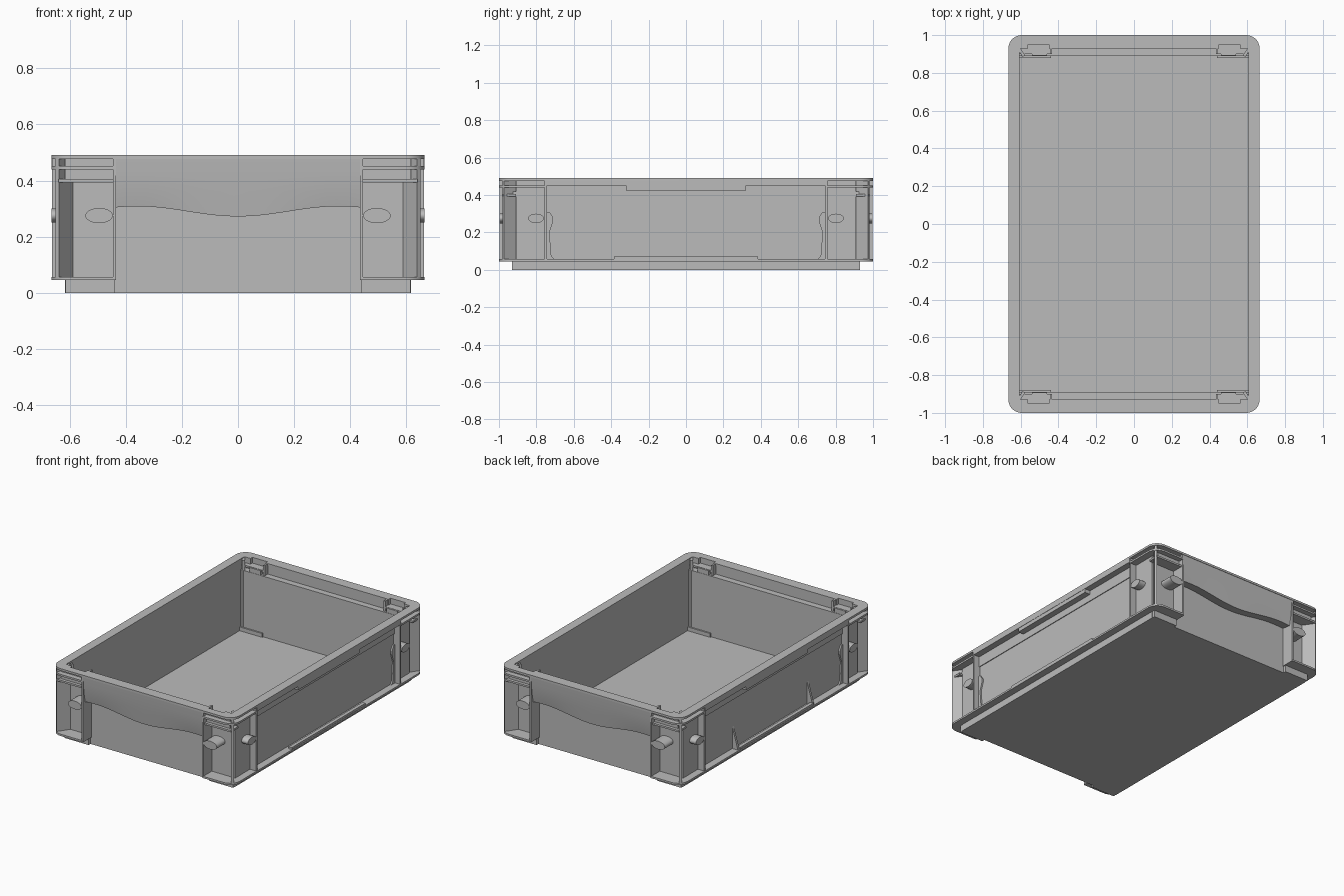
import bpy, bmesh, math
from mathutils import Vector

cube = bpy.data.objects.get("Cube")
if cube:
    bpy.data.objects.remove(cube, do_unlink=True)

# One grey plastic for the whole crate
GREY = (0.5, 0.5, 0.5, 1)
plastic = bpy.data.materials.new("grey plastic")
plastic.use_nodes = True
plastic.diffuse_color = GREY
bsdf = next(n for n in plastic.node_tree.nodes if n.type == 'BSDF_PRINCIPLED')
bsdf.inputs["Base Color"].default_value = GREY

X, Y, TOP = 0.665, 1.0, 0.49         # outer half sizes and height
WX, WY = 0.617, 0.91                 # outer faces of the tub walls
IX, IY = 0.605, 0.89                 # inner faces of the tub walls
END_RIB, SIDE_RIB = 0.44, 0.75       # positions of the upright ribs
FLANGE = 0.045
BOTH, FOUR = "both", [(1, 1), (-1, 1), (-1, -1), (1, -1)]
SIDES, ENDS, ONE = [(1, 1), (-1, 1)], [(1, 1), (1, -1)], [(1, 1)]


def finish(name, bm, smooth=False):
    bmesh.ops.recalc_face_normals(bm, faces=bm.faces)
    mesh = bpy.data.meshes.new(name)
    bm.to_mesh(mesh)
    bm.free()
    mesh.materials.append(plastic)
    ob = bpy.data.objects.new(name, mesh)
    bpy.context.collection.objects.link(ob)
    if smooth:
        bpy.ops.object.select_all(action='DESELECT')
        ob.select_set(True)
        bpy.context.view_layer.objects.active = ob
        bpy.ops.object.shade_smooth_by_angle(angle=math.radians(30))
    return ob


def skin(bm, loops, caps=True, closed=False):
    """Join equal point loops with quads."""
    rows = [[bm.verts.new(p) for p in loop] for loop in loops]
    n = len(rows[0])
    pairs = list(zip(rows, rows[1:])) + ([(rows[-1], rows[0])] if closed else [])
    for a, b in pairs:
        for i in range(n):
            bm.faces.new((a[i], a[(i + 1) % n], b[(i + 1) % n], b[i]))
    if caps and not closed:
        bm.faces.new(rows[0])
        bm.faces.new(rows[-1])


def prism(name, points, push, signs=ONE, smooth=False):
    """Extrude a 3D outline along push, repeated for each mirror sign."""
    bm = bmesh.new()
    for sx, sy in signs:
        flip = lambda p: Vector((p[0] * sx, p[1] * sy, p[2]))
        base = [flip(p) for p in points]
        skin(bm, [base, [p + flip(push) for p in base]])
    return finish(name, bm, smooth)


def box(name, x, y, z, signs=ONE):
    pts = [(x[0], y[0], z[0]), (x[1], y[0], z[0]), (x[1], y[1], z[0]), (x[0], y[1], z[0])]
    return prism(name, pts, (0, 0, z[1] - z[0]), signs)


def arc(hx, hy, r, start=0, steps=8):
    angles = [math.radians(start + 90 * i / steps) for i in range(steps + 1)]
    return [(hx - r + r * math.cos(a), hy - r + r * math.sin(a)) for a in angles]


def round_rect(hx, hy, r, z):
    quarter = arc(hx, hy, r)
    loop = quarter + [(-x, y) for x, y in reversed(quarter)]
    loop += [(-x, -y) for x, y in loop]
    return [(x, y, z) for x, y in loop]


# Tub: floor, long walls, end walls with a ledge near the top
box("floor", (-WX, WX), (-WY, WY), (0, 0.02))
box("side_wall", (IX, WX), (-WY, WY), (0, TOP), SIDES)
box("end_wall", (-IX, IX), (IY, WY), (0, 0.42), ENDS)
box("end_ledge", (-WX, WX), (IY, 0.965), (0.405, 0.42), ENDS)
box("base_corner", (END_RIB, 0.615), (0.88, 0.93), (0, FLANGE), FOUR)

# Upper end wall with latch pockets
box("upper_end_wall", (END_RIB, WX), (0.95, 0.965), (0.405, TOP), FOUR)
box("pocket_inner_cheek", (0.435, 0.45), (0.93, 0.95), (0.405, TOP), FOUR)
box("pocket_outer_cheek", (0.56, WX), (0.93, 0.95), (0.405, TOP), FOUR)
box("pocket_block", (0.46, 0.54), (0.892, 0.95), (0.42, 0.45), FOUR)

# Rounded top rim, notched over the latch pockets
bm = bmesh.new()
low = TOP - 0.014
skin(bm, [round_rect(X, Y, 0.07, low), round_rect(X, Y, 0.07, TOP),
          round_rect(IX, 0.93, 0.006, TOP), round_rect(IX, 0.93, 0.006, low)], closed=True)
rim = finish("top_rim", bm, True)
cutter = box("notch_cutter", (0.45, 0.56), (0.9, 0.95), (0.43, 0.6), FOUR)
cutter.hide_render = True
notch = rim.modifiers.new("notches", 'BOOLEAN')
notch.operation, notch.object, notch.solver = 'DIFFERENCE', cutter, 'EXACT'
bpy.context.view_layer.objects.active = rim
bpy.ops.object.modifier_apply(modifier=notch.name)
bpy.data.objects.remove(cutter, do_unlink=True)

# Rim band and wall details on the long sides
box("side_rim_band", (IX + 0.002, X), (-SIDE_RIB, SIDE_RIB), (0.45, TOP - 0.001), SIDES)
box("side_upper_step", (WX, 0.622), (-SIDE_RIB, SIDE_RIB), (0.38, 0.45), SIDES)
box("rim_strip", (WX, X - 0.002), (-0.32, 0.32), (0.425, 0.45), SIDES)
box("flange_strip", (0.64, X - 0.002), (-0.385, 0.385), (0.05, 0.07), SIDES)

# Bottom flange along each long side, wrapping the corners
corner = arc(X, Y, 0.07)
half = [(X, 0)] + corner + [(END_RIB, Y), (END_RIB, 0.9), (0.61, 0.9), (0.61, 0)]
outline = half[1:-1] + [(x, -y) for x, y in reversed(half[1:-1])]
prism("bottom_flange", [(x, y, FLANGE) for x, y in outline], (0, 0, 0.012), SIDES, True)

# Thin plates under the rim at the corners
plate = [(X, SIDE_RIB)] + corner + [(END_RIB, Y), (END_RIB, 0.9), (0.61, 0.9), (0.61, SIDE_RIB)]
prism("corner_plate", [(x, y, 0.44) for x, y in plate], (0, 0, 0.012), FOUR, True)
box("lower_corner_plate", (END_RIB, 0.64), (WY, 0.985), (0.393, 0.405), FOUR)

# Diagonal corner fins and upright ribs
prism("corner_fin", [(0.577, 0.895, FLANGE), (0.589, 0.885, FLANGE),
                     (0.65, 0.972, FLANGE), (0.637, 0.982, FLANGE)],
      (0, 0, TOP - FLANGE - 0.005), FOUR)
box("end_rib", (END_RIB - 0.006, END_RIB + 0.006), (0.9, 0.998), (FLANGE, TOP - 0.002), FOUR)
box("side_rib", (0.61, 0.662), (SIDE_RIB - 0.006, SIDE_RIB + 0.006), (FLANGE, TOP - 0.002), FOUR)
bracket = [(0.75, 0.05), (0.7, 0.05), (0.72, 0.075), (0.73, 0.2), (0.71, 0.26),
           (0.71, 0.28), (0.73, 0.31), (0.75, 0.31)]
prism("side_bracket", [(WX, y, z) for y, z in bracket], (0.01, 0, 0), FOUR)

# Oval pegs in the corner bays
turn = [math.tau * i / 32 for i in range(32)]
prism("end_peg", [(0.495 + 0.049 * math.cos(a), 0.9, 0.275 + 0.027 * math.sin(a)) for a in turn],
      (0, 0.098, 0), FOUR, True)
prism("side_peg", [(0.61, 0.802 + 0.042 * math.cos(a), 0.275 + 0.025 * math.sin(a)) for a in turn],
      (0.054, 0, 0), FOUR, True)

# Bulging end grips with a wavy lower edge
bm = bmesh.new()
STEPS = 48
for s in (1, -1):
    loops = []
    for i in range(STEPS + 1):
        x = END_RIB * (2 * i / STEPS - 1)
        wave = 0.29 - 0.018 * math.cos(math.pi * x / 0.36)
        section = [(0.905, wave + 0.01), (0.975, wave), (0.986, 0.36), (0.994, 0.43),
                   (0.998, TOP - 0.002), (0.931, TOP - 0.002), (0.931, 0.41), (0.905, 0.41)]
        loops.append([(x, s * y, z) for y, z in section])
    skin(bm, loops)
finish("end_grip", bm, True)

# Two tapered gussets on one long side
for y in (-0.39, 0.39):
    prism("side_gusset", [(-WX, y - 0.008, 0.05), (-X + 0.005, y - 0.008, 0.05),
                          (-WX, y - 0.008, 0.2)], (0, 0.016, 0))
